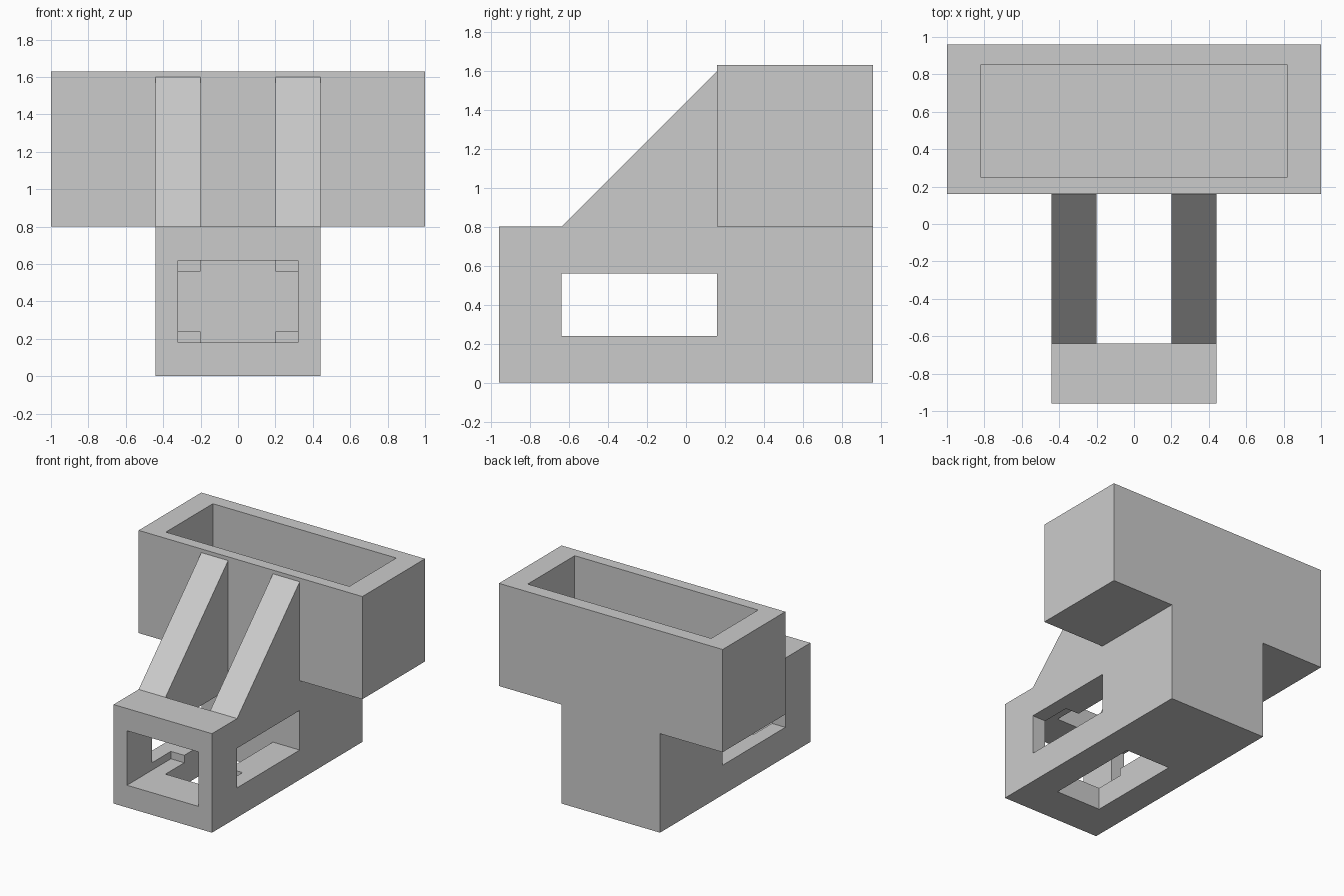
import bpy
import bmesh

default = bpy.data.objects.get("Cube")
if default:
    bpy.data.objects.remove(default, do_unlink=True)

# One flat grey for the whole model
grey = bpy.data.materials.new("plain grey")
grey.use_nodes = True
colour = (0.6, 0.6, 0.6, 1.0)
grey.diffuse_color = colour
grey.node_tree.nodes["Principled BSDF"].inputs["Base Color"].default_value = colour


def prism(name, half_width, profile):
    """Extrude a (y, z) side profile symmetrically across x."""
    bm = bmesh.new()
    face = bm.faces.new([bm.verts.new((-half_width, y, z)) for y, z in profile])
    side = bmesh.ops.extrude_face_region(bm, geom=[face])["geom"]
    bmesh.ops.translate(bm, vec=(2 * half_width, 0, 0),
                        verts=[v for v in side if isinstance(v, bmesh.types.BMVert)])
    bmesh.ops.recalc_face_normals(bm, faces=bm.faces)
    mesh = bpy.data.meshes.new(name)
    bm.to_mesh(mesh)
    bm.free()
    mesh.materials.append(grey)
    obj = bpy.data.objects.new(name, mesh)
    bpy.context.collection.objects.link(obj)
    return obj


def box(name, half_width, y0, y1, z0, z1):
    return prism(name, half_width, [(y0, z0), (y1, z0), (y1, z1), (y0, z1)])


def cut(target, cutter):
    """Subtract the cutter, then discard it."""
    cutter.hide_render = True
    mod = target.modifiers.new("cut", 'BOOLEAN')
    mod.operation = 'DIFFERENCE'
    mod.solver = 'EXACT'
    mod.object = cutter
    bpy.context.view_layer.objects.active = target
    bpy.ops.object.modifier_apply(modifier=mod.name)
    bpy.data.objects.remove(cutter, do_unlink=True)


# Base with the two sloping braces in one side profile
base = prism("base_and_braces", 0.44, [
    (-0.96, 0), (0.96, 0), (0.96, 0.8), (0.16, 0.8),
    (0.16, 1.6), (-0.64, 0.8), (-0.96, 0.8)])

# Upright slot (also parts the braces), side window and front opening
cut(base, box("slot_cutter", 0.2, -0.64, 0.16, -0.2, 1.8))
cut(base, box("side_window_cutter", 0.6, -0.64, 0.16, 0.24, 0.56))
cut(base, box("front_opening_cutter", 0.32, -1.2, -0.4, 0.18, 0.62))

# Wide open-topped bin resting on the back of the base
bin_box = box("open_bin", 1.0, 0.16, 0.96, 0.8, 1.63)
cut(bin_box, box("bin_cutter", 0.82, 0.25, 0.85, 0.92, 1.9))
